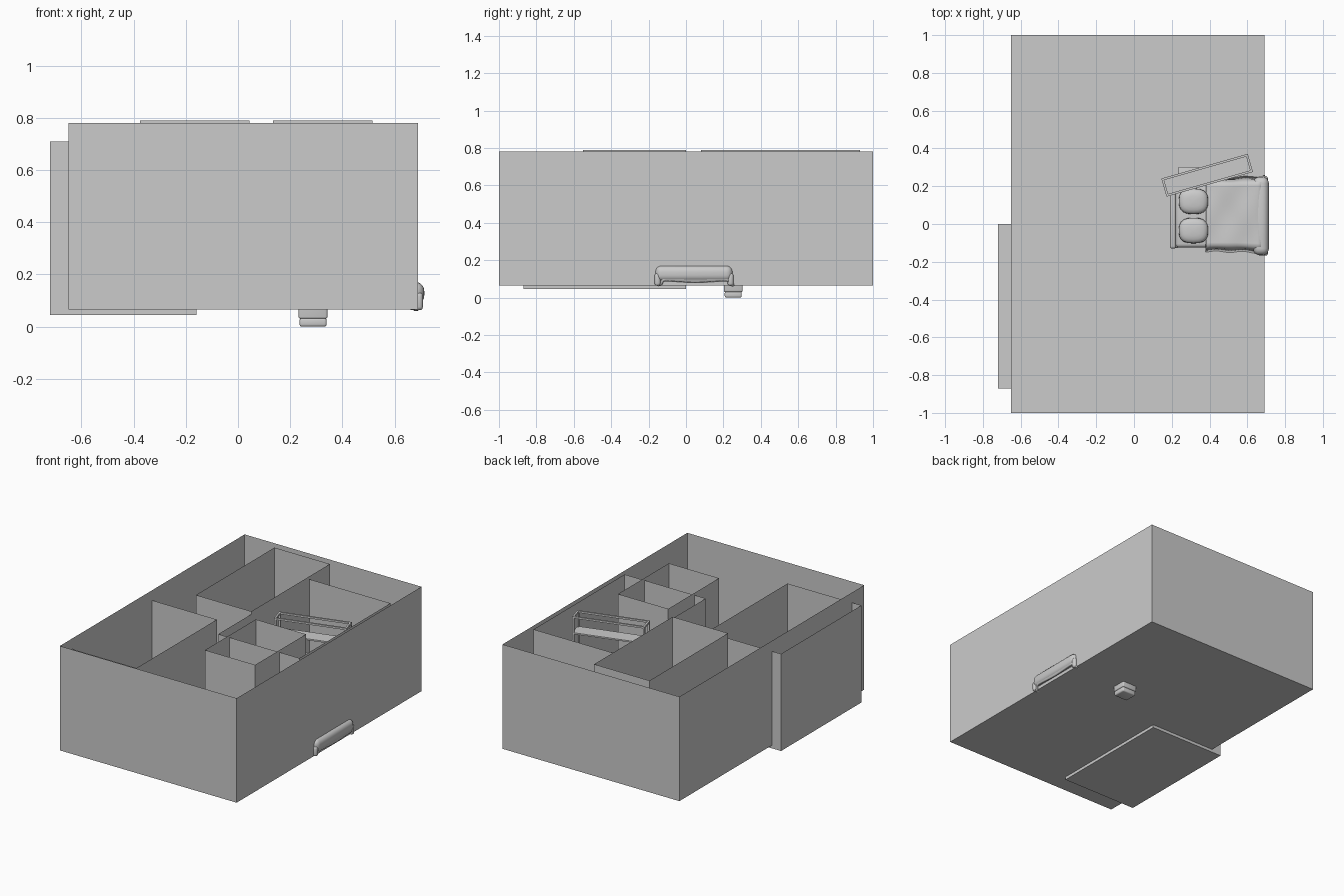
import bpy, bmesh, math
from mathutils import Matrix, Vector

if "Cube" in bpy.data.objects:
    bpy.data.objects.remove(bpy.data.objects["Cube"])


def finish(bm, name, smooth=False):
    me = bpy.data.meshes.new(name)
    bm.to_mesh(me)
    bm.free()
    ob = bpy.data.objects.new(name, me)
    bpy.context.collection.objects.link(ob)
    if smooth:
        for p in me.polygons:
            p.use_smooth = True
    return ob


def box(name, x0, x1, y0, y1, z0, z1, bevel=0, segs=3, rot=None, open_top=False):
    bm = bmesh.new()
    bmesh.ops.create_cube(bm, size=1)
    for v in bm.verts:
        v.co = Vector(((x0 + x1) / 2 + v.co.x * (x1 - x0),
                       (y0 + y1) / 2 + v.co.y * (y1 - y0),
                       (z0 + z1) / 2 + v.co.z * (z1 - z0)))
    if open_top:
        bm.normal_update()
        top = [f for f in bm.faces if f.normal.z > 0.9]
        bmesh.ops.delete(bm, geom=top, context='FACES_ONLY')
    if bevel:
        bmesh.ops.bevel(bm, geom=bm.edges[:], offset=bevel, segments=segs,
                        profile=0.5, affect='EDGES')
    if rot:
        bmesh.ops.transform(bm, matrix=rot, verts=bm.verts)
    return finish(bm, name, bool(bevel))


# Thin-walled rooms, open at the top
box("outer_shell", -.65, .69, -1, 1, .065, .78, open_top=True)
box("side_room", -.72, -.16, -.87, 0, .045, .71, open_top=True)
box("back_room", -.375, .045, .08, .93, .068, .79, open_top=True)
box("small_room", .135, .515, -.55, 0, .068, .79, open_top=True)
box("bedroom", .05, .665, -.285, .70, .067, .775, open_top=True)

# Bed: headboard, base, mattress
box("headboard", .19, .222, -.13, .25, .066, .24, .012)
box("bed_base", .21, .67, -.125, .235, .066, .10, .01)
box("mattress", .22, .66, -.125, .235, .09, .15, .02)

# Duvet that hangs over the foot and sides, lower corners drooping
bm = bmesh.new()
bmesh.ops.create_grid(bm, x_segments=18, y_segments=24, size=1)
for v in bm.verts:
    u, w = v.co.x, v.co.y
    foot = max(0, (u - .72) / .28)
    side = max(0, (abs(w) - .84) / .16)
    flare = .01 * max(0, u)
    x = .38 + .165 * (u + 1) - .018 * side * foot
    y = .05 + w * (.197 + flare) + .004 * math.sin(7 * u) * side
    z = .172 + .004 * math.sin(5 * u) * math.cos(4 * w)
    z -= .085 * foot ** 2.2
    z -= .10 * side ** 2
    v.co = (x, y, max(z, .063))
duvet = finish(bm, "duvet", True)
m = duvet.modifiers.new("thickness", 'SOLIDIFY')
m.thickness = .012
m.offset = -1

# Rounded roll along the foot of the bed
box("duvet_foot_roll", .63, .714, -.165, .25, .085, .172, .035, 5)
for y in (-.168, .222):
    box("duvet_foot_corner", .655, .709, y, y + .032, .063, .13, .013, 3)

# Pillows
for y in (-.035, .12):
    bm = bmesh.new()
    bmesh.ops.create_uvsphere(bm, u_segments=20, v_segments=10, radius=1)
    for v in bm.verts:
        sq = [math.copysign(abs(c) ** .75, c) for c in v.co]
        v.co = (.315 + .078 * sq[0], y + .068 * sq[1], .175 + .032 * sq[2])
    finish(bm, "pillow", True)

# Bedside table
box("bedside_table", .232, .343, .203, .303, .03, .17, .008)
box("bedside_plinth", .236, .34, .207, .298, 0, .034, .009)

# Turned shelf rack above the bedside table
turn = Matrix.Translation((.387, .258, 0)) @ Matrix.Rotation(math.radians(16), 4, 'Z')
L, W, T = .238, .05, .006
for sx in (-1, 1):
    for sy in (-1, 1):
        x, y = sx * (L - T), sy * (W - T)
        box("rack_post", x - T, x + T, y - T, y + T, .07, .755, rot=turn)
    x = sx * (L - T)
    box("rack_end_rail", x - T, x + T, -W, W, .743, .755, rot=turn)
for sy in (-1, 1):
    y = sy * (W - T)
    box("rack_long_rail", -L, L, y - T, y + T, .743, .755, rot=turn)
for z in (.19, .34, .49, .635):
    box("rack_shelf", -L, L, -W, W, z, z + .01, rot=turn)
